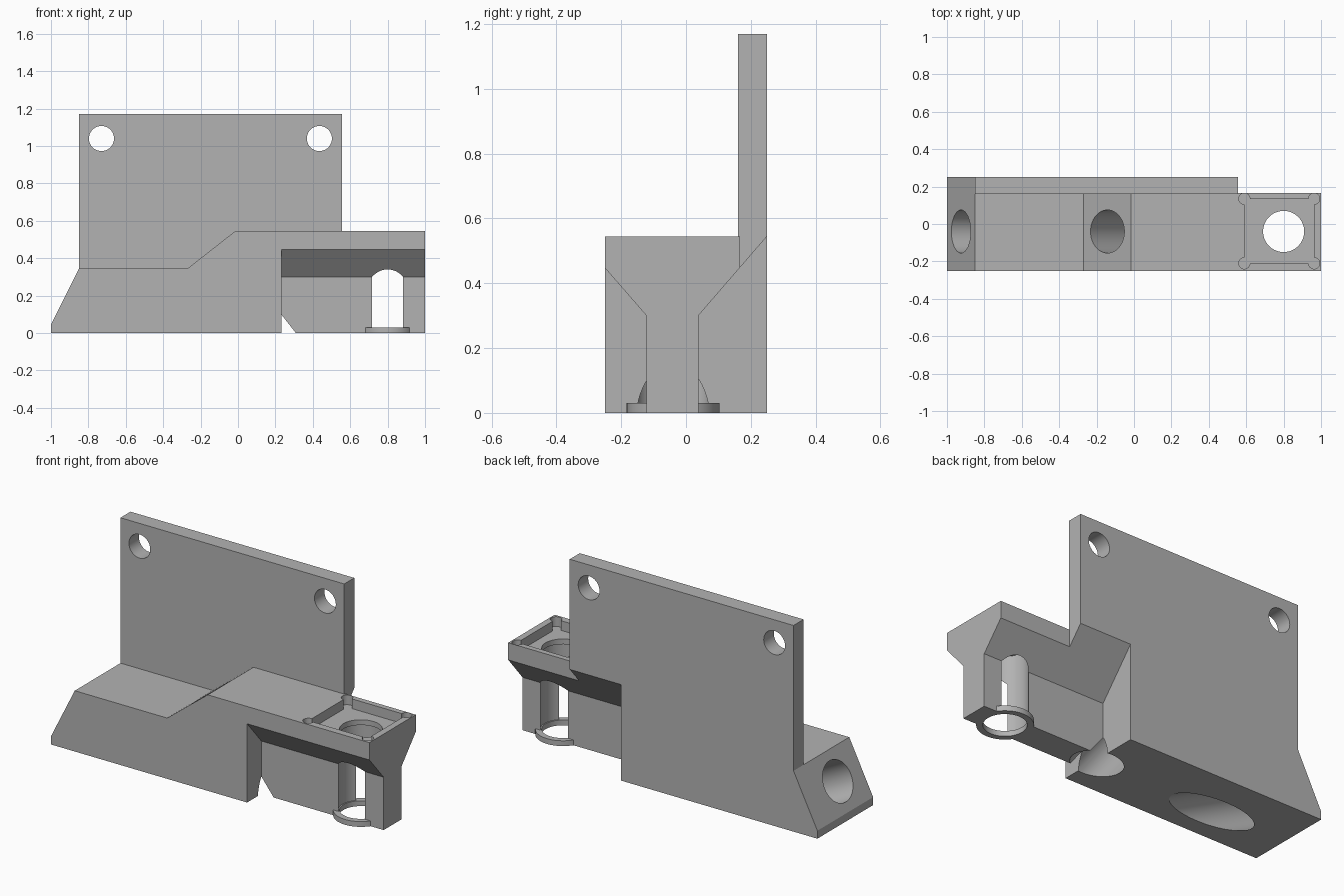
import bpy
from math import radians, atan2
from mathutils import Vector

default = bpy.data.objects.get("Cube")
if default:
    bpy.data.objects.remove(default, do_unlink=True)

grey = bpy.data.materials.new("Plain Grey")
grey.use_nodes = True
grey.diffuse_color = (0.45, 0.45, 0.45, 1)
grey.node_tree.nodes["Principled BSDF"].inputs["Base Color"].default_value = grey.diffuse_color


def prism(name, profile, axis, lo, hi):
    """Extrude a 2D profile along x or y (profile is the other two axes)."""
    def place(p, t):
        return (t, p[0], p[1]) if axis == "x" else (p[0], t, p[1])
    n = len(profile)
    verts = [place(p, t) for t in (lo, hi) for p in profile]
    faces = [list(range(n)), list(range(2 * n - 1, n - 1, -1))]
    faces += [[i, i + n, (i + 1) % n + n, (i + 1) % n] for i in range(n)]
    mesh = bpy.data.meshes.new(name)
    mesh.from_pydata(verts, [], faces)
    obj = bpy.data.objects.new(name, mesh)
    bpy.context.collection.objects.link(obj)
    # Consistent outward normals
    bpy.context.view_layer.objects.active = obj
    bpy.ops.object.select_all(action="DESELECT")
    obj.select_set(True)
    bpy.ops.object.mode_set(mode="EDIT")
    bpy.ops.mesh.select_all(action="SELECT")
    bpy.ops.mesh.normals_make_consistent(inside=False)
    bpy.ops.object.mode_set(mode="OBJECT")
    return obj


def box(name, x, y, z):
    return prism(name, [(x[0], z[0]), (x[1], z[0]), (x[1], z[1]), (x[0], z[1])], "y", *y)


def rod(name, start, end, radius, sides=64):
    start, end = Vector(start), Vector(end)
    way = end - start
    bpy.ops.mesh.primitive_cylinder_add(
        vertices=sides, radius=radius, depth=way.length, location=(start + end) / 2,
        rotation=way.to_track_quat("Z", "Y").to_euler())
    obj = bpy.context.object
    obj.name = name
    return obj


def combine(target, tool, operation):
    mod = target.modifiers.new(tool.name, "BOOLEAN")
    mod.operation, mod.solver, mod.object = operation, "EXACT", tool
    bpy.context.view_layer.objects.active = target
    bpy.ops.object.modifier_apply(modifier=mod.name)
    bpy.data.objects.remove(tool, do_unlink=True)


def cut(tool):
    combine(bracket, tool, "DIFFERENCE")


# Stepped base block
MID = -0.04
bracket = prism("bracket", [
    (-1, 0), (1, 0), (1, 0.545), (-0.015, 0.545),
    (-0.27, 0.345), (-0.85, 0.345), (-1, 0.045)], "y", -0.25, 0.25)

# Upright mounting plate
combine(bracket, box("plate", (-0.85, 0.555), (0.16, 0.25), (0.2, 1.17)), "UNION")

# Chamfered undercuts that leave a thin web at the right end
cut(prism("front_undercut", [
    (-0.4, -0.1), (-0.122, -0.1), (-0.122, 0.3), (-0.25, 0.447), (-0.4, 0.619)],
    "x", 0.232, 1.2))
cut(prism("back_undercut", [
    (0.4, -0.1), (0.038, -0.1), (0.038, 0.3), (0.25, 0.545), (0.4, 0.718)],
    "x", 0.232, 1.2))
cut(box("end_step", (0.555, 1.2), (0.166, 0.4), (-0.1, 1.3)))

# Collar ring at the foot of the web
combine(bracket, rod("collar", (0.8, MID, 0), (0.8, MID, 0.03), 0.143), "UNION")

# Socket with corner reliefs
cut(box("socket", (0.59, 0.963), (-0.21, 0.135), (0.49, 0.7)))
for x in (0.59, 0.963):
    for y in (-0.21, 0.135):
        cut(rod("corner_relief", (x, y, 0.49), (x, y, 0.7), 0.03, 32))

# Vertical bore, slightly wider between collar and socket
cut(rod("bore", (0.8, MID, -0.1), (0.8, MID, 0.7), 0.11))
cut(rod("wide_bore", (0.8, MID, 0.03), (0.8, MID, 0.46), 0.117))

# Slanted bores, square to the two sloping faces
for x, z, normal in ((-0.142, 0.445, Vector((-0.2, 0, 0.255))),
                     (-0.925, 0.195, Vector((-0.3, 0, 0.15)))):
    centre = Vector((x, MID, z))
    normal.normalize()
    cut(rod("slanted_bore", centre + normal * 0.4, centre - normal * 0.95, 0.115))

# Screw holes in the plate
for x in (-0.73, 0.435):
    cut(rod("screw_hole", (x, 0, 1.04), (x, 0.4, 1.04), 0.067))

bracket.data.materials.clear()
bracket.data.materials.append(grey)
for face in bracket.data.polygons:
    face.material_index = 0
bpy.ops.object.select_all(action="DESELECT")
bracket.select_set(True)
bpy.context.view_layer.objects.active = bracket
bpy.ops.object.shade_smooth_by_angle(angle=radians(25))
